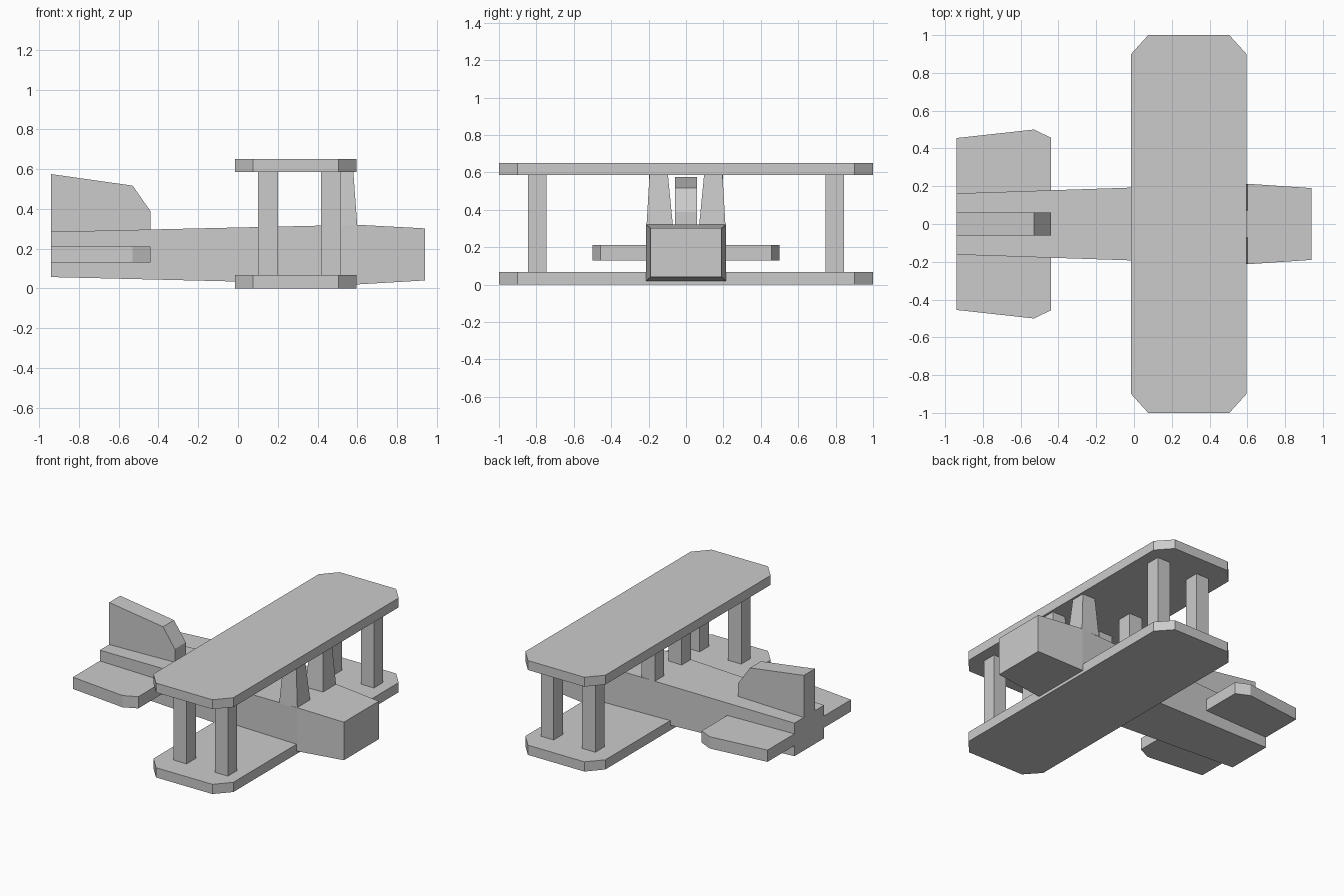
import bpy

if "Cube" in bpy.data.objects:
    bpy.data.objects.remove(bpy.data.objects["Cube"])


def loft(name, rings):
    """Solid through rings of equal point count, with capped ends."""
    n = len(rings[0])
    verts = [p for ring in rings for p in ring]
    faces = [tuple(range(n))[::-1], tuple(range(len(verts) - n, len(verts)))]
    for r in range(len(rings) - 1):
        for i in range(n):
            a, b = r * n + i, r * n + (i + 1) % n
            faces.append((a, b, b + n, a + n))
    mesh = bpy.data.meshes.new(name)
    mesh.from_pydata(verts, [], faces)
    obj = bpy.data.objects.new(name, mesh)
    bpy.context.collection.objects.link(obj)
    return obj


def rect(x0, x1, y0, y1, z):
    return [(x0, y0, z), (x1, y0, z), (x1, y1, z), (x0, y1, z)]


def slab(name, outline, z0, z1):
    return loft(name, [[(x, y, z) for x, y in outline] for z in (z0, z1)])


def mirrored(half):
    """Complete a +y outline (ordered front to back) across the x axis."""
    return half + [(x, -y) for x, y in reversed(half)]


# Tapered box fuselage: (x, half width, bottom, top)
loft("fuselage", [[(x, -w, b), (x, w, b), (x, w, t), (x, -w, t)]
                  for x, w, b, t in [(-0.94, 0.162, 0.057, 0.285),
                                     (0.6, 0.213, 0.02, 0.32),
                                     (0.94, 0.19, 0.04, 0.302)]])

# Two wings with clipped corners
wing = mirrored([(0.595, 0.9), (0.505, 1.0), (0.075, 1.0), (-0.015, 0.9)])
slab("lower_wing", wing[::-1][::-1][::-1], 0.0, 0.067)
slab("upper_wing", wing[::-1][::-1][::-1], 0.585, 0.65)
for o in list(bpy.context.collection.objects)[-2:]:
    o.data.flip_normals()

# Tailplane
tail = mirrored([(-0.44, 0.457), (-0.53, 0.5), (-0.94, 0.455)])
slab("tailplane", tail, 0.13, 0.211)

# Tail fin
fin = [(-0.94, 0.2), (-0.44, 0.2), (-0.44, 0.388), (-0.53, 0.517), (-0.94, 0.575)]
loft("tail_fin", [[(x, y, z) for x, z in fin] for y in (0.06, -0.06)])

# Struts, one set per side
for side, s in (("left", 1), ("right", -1)):
    for place, x0, x1 in (("rear", 0.1, 0.2), ("front", 0.417, 0.515)):
        y0, y1 = sorted((s * 0.745, s * 0.845))
        loft(f"{side}_{place}_outer_strut",
             [rect(x0, x1, y0, y1, z) for z in (0.05, 0.6)])
    y0, y1 = sorted((s * 0.095, s * 0.197))
    loft(f"{side}_rear_inner_strut",
         [rect(0.1, 0.2, y0, y1, z) for z in (0.25, 0.6)])
    b0, b1 = sorted((s * 0.07, s * 0.211))
    t0, t1 = sorted((s * 0.097, s * 0.195))
    loft(f"{side}_front_inner_strut",
         [rect(0.462, 0.6, b0, b1, 0.315), rect(0.483, 0.58, t0, t1, 0.59)])
